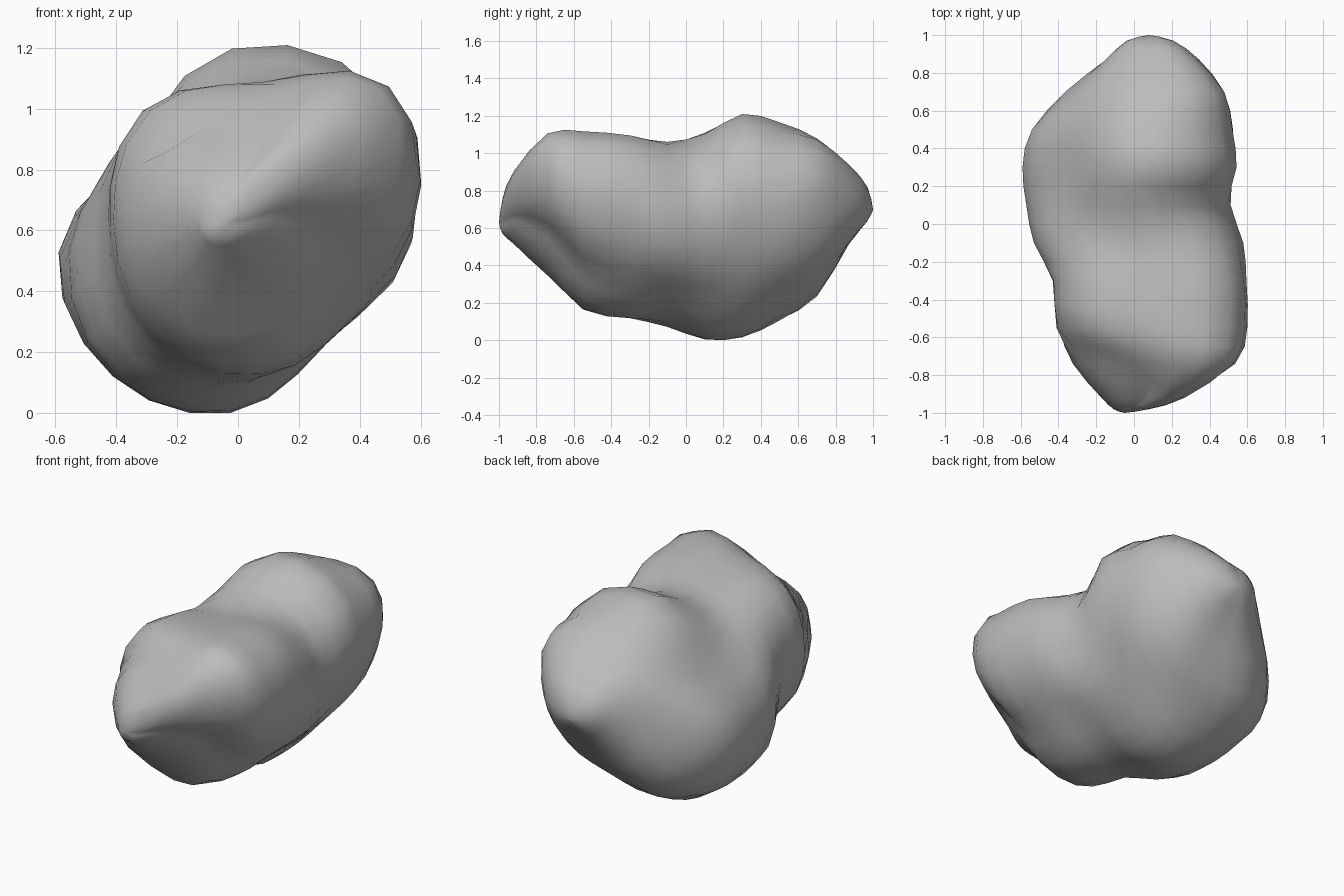
import bpy
import bmesh
import math

default_cube = bpy.data.objects.get("Cube")
if default_cube:
    bpy.data.objects.remove(default_cube, do_unlink=True)

DIRECTIONS = 8          # control radii per cross-section
ANGLE_STEPS = 3         # mesh points between neighbouring control radii
LENGTH_STEPS = 2        # rings between neighbouring cross-sections


def section(depth, centre_x, centre_z, radii):
    """Cross-section of the rock: radii run from +x, over the top, and round."""
    return [depth / 100, centre_x / 100, centre_z / 100] + [r / 100 for r in radii]


def smooth_value(before, start, end, after, t):
    """Smooth curve passing through start and end."""
    slope_in = (end - before) / 2
    slope_out = (after - start) / 2
    u = 1 - t
    return (start * (1 + 2 * t) * u * u + slope_in * t * u * u
            + end * t * t * (1 + 2 * u) - slope_out * t * t * u)


def blend_sections(rows, index, t):
    last = len(rows) - 1
    picked = [rows[min(max(index + k, 0), last)] for k in (-1, 0, 1, 2)]
    return [smooth_value(*values, t) for values in zip(*picked)]


def ring_points(row):
    """Turn one cross-section into a closed ring of points."""
    depth, centre_x, centre_z, *radii = row
    count = DIRECTIONS * ANGLE_STEPS
    points = []
    for step in range(count):
        index, part = divmod(step, ANGLE_STEPS)
        near = [radii[(index + k) % DIRECTIONS] for k in (-1, 0, 1, 2)]
        radius = smooth_value(*near, part / ANGLE_STEPS)
        angle = math.tau * step / count
        points.append((centre_x + radius * math.cos(angle), depth,
                       centre_z + radius * math.sin(angle)))
    return points


# Cross-sections from the front tip, over the waist, to the rear tip
point = [0] * DIRECTIONS
sections = [
    section(-100, -5, 65, point),
    section(-98, -2, 68, (7, 13, 8, 8, 8, 11, 8, 5)),
    section(-92, 8, 74, (13, 24, 13, 14, 24, 27, 14, 9)),
    section(-74, 15, 78, (36, 44, 29, 28, 45, 52, 34, 23)),
    section(-55, 8, 65, (49, 60, 46, 52, 49, 50, 46, 35)),
    section(-30, 7, 62, (50, 61, 47, 54, 50, 52, 48, 42)),
    section(-10, 3, 58, (54, 59, 49, 51, 56, 59, 46, 41)),
    section(10, -2, 52, (51, 62, 61, 49, 55, 54, 49, 41)),
    section(30, -2, 55, (49, 71, 67, 46, 57, 56, 51, 43)),
    section(50, 0, 58, (49, 64, 60, 45, 54, 55, 43, 40)),
    section(70, 5, 66, (40, 52, 42, 38, 39, 50, 36, 36)),
    section(87, 8, 73, (26, 29, 21, 22, 23, 24, 19, 22)),
    section(97, 8, 74, (13, 13, 9, 11, 12, 10, 8, 10)),
    section(100, 8, 72, point),
]

# Rock body, lofted through the sections
bm = bmesh.new()
rings = []
for index in range(len(sections) - 1):
    for part in range(LENGTH_STEPS):
        if index + part == 0:
            continue
        row = blend_sections(sections, index, part / LENGTH_STEPS)
        rings.append([bm.verts.new(p) for p in ring_points(row)])

for ring, following in zip(rings, rings[1:]):
    for i in range(len(ring)):
        bm.faces.new((ring[i - 1], ring[i], following[i], following[i - 1]))

# Close both tips with fans
for ring, tip_row in ((rings[0], sections[0]), (rings[-1], sections[-1])):
    depth, tip_x, tip_z = tip_row[:3]
    tip = bm.verts.new((tip_x, depth, tip_z))
    for i in range(len(ring)):
        bm.faces.new((ring[i - 1], ring[i], tip))

# Rest the rock on the ground and smooth its faces
lowest = min(v.co.z for v in bm.verts)
for v in bm.verts:
    v.co.z -= lowest
bmesh.ops.recalc_face_normals(bm, faces=bm.faces)
for face in bm.faces:
    face.smooth = True

mesh = bpy.data.meshes.new("rock_body")
bm.to_mesh(mesh)
bm.free()
rock = bpy.data.objects.new("rock_body", mesh)
bpy.context.collection.objects.link(rock)

# Plain grey stone
stone = bpy.data.materials.new("stone_grey")
stone.use_nodes = True
grey = (0.5, 0.5, 0.5, 1)
stone.diffuse_color = grey
for node in stone.node_tree.nodes:
    if node.type == 'BSDF_PRINCIPLED':
        node.inputs["Base Color"].default_value = grey
        node.inputs["Roughness"].default_value = 0.9
mesh.materials.append(stone)
